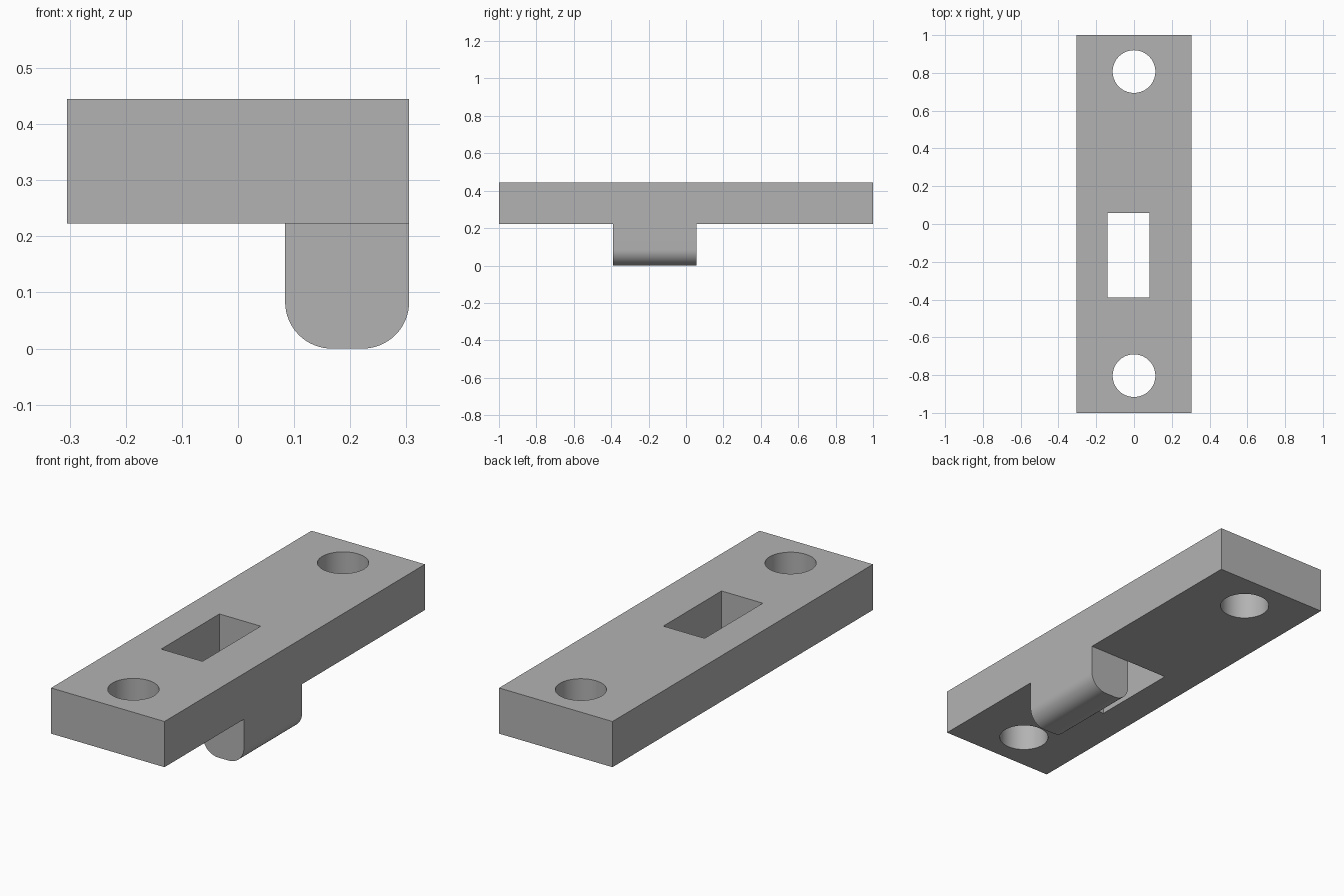
import bpy, bmesh, math
from mathutils import Matrix, Vector

cube = bpy.data.objects.get("Cube")
if cube:
    bpy.data.objects.remove(cube, do_unlink=True)

grey = bpy.data.materials.new("plain grey")
grey.use_nodes = True
colour = (0.45, 0.45, 0.45, 1)
grey.diffuse_color = colour
grey.node_tree.nodes["Principled BSDF"].inputs["Base Color"].default_value = colour

HALF_W, BOTTOM, TOP = 0.305, 0.223, 0.445
SLOT_Y = (-0.39, 0.057)


def finish(name, bm):
    mesh = bpy.data.meshes.new(name)
    bm.to_mesh(mesh)
    bm.free()
    mesh.materials.append(grey)
    obj = bpy.data.objects.new(name, mesh)
    bpy.context.collection.objects.link(obj)
    return obj


def box(name, low, high, round_bottom=0):
    low, high = Vector(low), Vector(high)
    bm = bmesh.new()
    bmesh.ops.create_cube(bm, size=1, matrix=Matrix.Translation((low + high) / 2)
                          @ Matrix.Diagonal((high - low).to_4d()))
    if round_bottom:
        # Round the two long bottom edges
        edges = [e for e in bm.edges
                 if all(abs(v.co.z - low.z) < 1e-4 for v in e.verts)
                 and abs(e.verts[0].co.y - e.verts[1].co.y) > 0.1]
        bmesh.ops.bevel(bm, geom=edges, offset=round_bottom, segments=16,
                        profile=0.5, affect='EDGES')
    return finish(name, bm)


def cylinder(name, y, radius):
    bm = bmesh.new()
    bmesh.ops.create_cone(bm, cap_ends=True, segments=64, radius1=radius, radius2=radius,
                          depth=1, matrix=Matrix.Translation((0, y, TOP)))
    return finish(name, bm)


def combine(target, tool, operation):
    mod = target.modifiers.new(tool.name, 'BOOLEAN')
    mod.object, mod.operation, mod.solver = tool, operation, 'EXACT'
    bpy.context.view_layer.objects.active = target
    bpy.ops.object.modifier_apply(modifier=mod.name)
    bpy.data.objects.remove(tool, do_unlink=True)


# Flat plate with a rounded foot flush to its left side
plate = box("mounting_plate", (-HALF_W, -1, BOTTOM), (HALF_W, 1, TOP))
foot = box("foot", (0.084, SLOT_Y[0], 0), (HALF_W, SLOT_Y[1], BOTTOM + 0.1), 0.083)
combine(plate, foot, 'UNION')

# Rectangular slot and two screw holes
slot = box("slot_cutter", (-0.14, SLOT_Y[0], BOTTOM - 0.1), (0.082, SLOT_Y[1], TOP + 0.1))
combine(plate, slot, 'DIFFERENCE')
for y in (-0.803, 0.807):
    combine(plate, cylinder("hole_cutter", y, 0.113), 'DIFFERENCE')

# Smooth the curved walls only
bpy.ops.object.select_all(action='DESELECT')
plate.select_set(True)
bpy.context.view_layer.objects.active = plate
bpy.ops.object.shade_smooth_by_angle(angle=math.radians(30))
